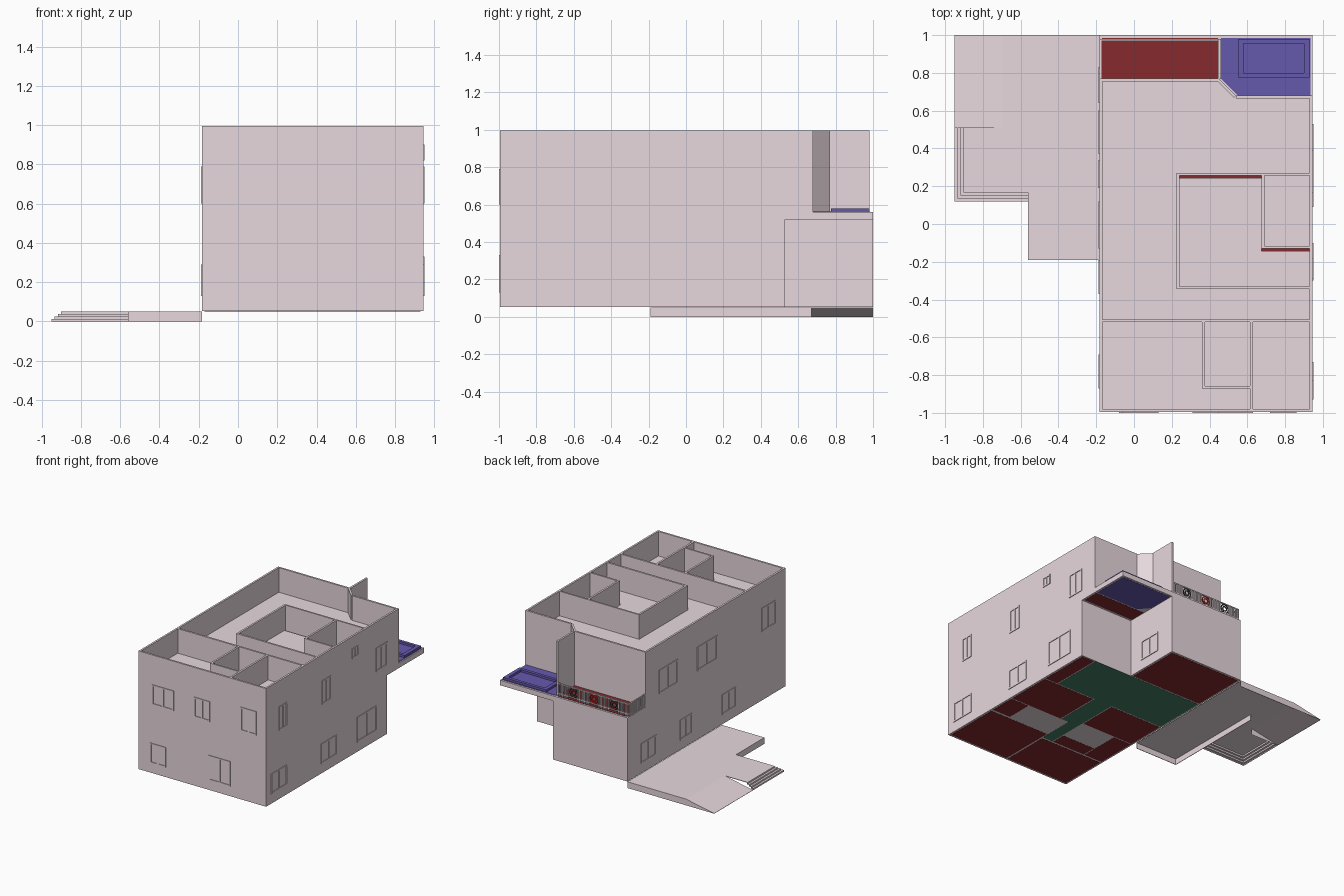
import bpy, bmesh, math
from mathutils import Vector

if "Cube" in bpy.data.objects:
    bpy.data.objects.remove(bpy.data.objects["Cube"])


def material(name, rgb):
    m = bpy.data.materials.new(name)
    m.use_nodes = True
    m.diffuse_color = (*rgb, 1)
    m.node_tree.nodes["Principled BSDF"].inputs["Base Color"].default_value = (*rgb, 1)
    return m


WALL = material("pale_plaster", (0.80, 0.69, 0.73))
RED = material("dark_red_floor", (0.24, 0.024, 0.028))
BLUE = material("blue_terrace", (0.13, 0.10, 0.42))
GREEN = material("green_hall_floor", (0.06, 0.21, 0.13))
IRON = material("dark_iron", (0.06, 0.06, 0.06))
BRIGHT = material("bright_red", (0.75, 0.03, 0.02))


def finish(name, bm, mat):
    bmesh.ops.recalc_face_normals(bm, faces=bm.faces)
    mesh = bpy.data.meshes.new(name)
    bm.to_mesh(mesh)
    bm.free()
    mesh.materials.append(mat)
    ob = bpy.data.objects.new(name, mesh)
    bpy.context.collection.objects.link(ob)
    return ob


def add_box(bm, x0, x1, y0, y1, z0, z1):
    verts = bmesh.ops.create_cube(bm, size=1)["verts"]
    for v in verts:
        v.co = Vector(((x0 + x1) / 2 + v.co.x * (x1 - x0),
                       (y0 + y1) / 2 + v.co.y * (y1 - y0),
                       (z0 + z1) / 2 + v.co.z * (z1 - z0)))
    return verts


def boxes(name, mat, *dims):
    bm = bmesh.new()
    for d in dims:
        add_box(bm, *d)
    return finish(name, bm, mat)


def prism(name, mat, pts, z0, z1):
    bm = bmesh.new()
    base = bm.faces.new([bm.verts.new((x, y, z0)) for x, y in pts])
    top = bmesh.ops.extrude_face_region(bm, geom=[base])["geom"]
    for v in top:
        if isinstance(v, bmesh.types.BMVert):
            v.co.z = z1
    return finish(name, bm, mat)


def ring_walls(name, pts, z0, z1, t=0.015):
    """Closed ring of walls standing just inside the outline."""
    bm = bmesh.new()
    for a, b in zip(pts, pts[1:] + pts[:1]):
        a, b = Vector(a), Vector(b)
        d = (b - a).normalized()
        n = Vector((-d.y, d.x)) * t
        ring = [bm.verts.new((p.x, p.y, z)) for z in (z0, z1) for p in (a, b, b + n, a + n)]
        bm.faces.new(ring[:4])
        bm.faces.new(ring[4:])
        for i in range(4):
            j = (i + 1) % 4
            bm.faces.new((ring[i], ring[j], ring[j + 4], ring[i + 4]))
    return finish(name, bm, WALL)


# Main storeys
W, E, S, TOP, BASE = -0.183, 0.945, -0.995, 0.996, 0.052
lower = [(W, S), (E, S), (E, 0.53), (0.475, 0.53), (0.475, 1), (W, 1)]
upper = [(W, S), (E, S), (E, 0.68), (0.54, 0.68), (0.45, 0.77), (W, 0.77)]
prism("ground_storey", WALL, lower, BASE, 0.52)
prism("first_floor_slab", WALL, [(W, S), (E, S), (E, 1), (W, 1)], 0.52, 0.56)
storey = prism("upper_storey", WALL, upper, 0.56, 0.8)
ring_walls("upper_outer_walls", upper, 0.8, TOP)
boxes("balcony_fin", WALL, (0.445, 0.46, 0.768, 0.98, 0.56, TOP))

# Room walls standing above the ceiling
Z = (0.8, TOP)
boxes("upper_room_walls", WALL,
      (W, E, -0.52, -0.505, *Z), (0.615, 0.63, -0.985, -0.51, *Z),
      (0.36, 0.375, -0.87, -0.51, *Z), (0.36, 0.62, -0.87, -0.857, *Z),
      (0.225, 0.24, -0.345, 0.27, *Z), (0.225, E, 0.257, 0.27, *Z),
      (0.675, 0.69, -0.13, 0.26, *Z), (0.225, E, -0.345, -0.33, *Z),
      (0.675, E, -0.13, -0.117, *Z))

# Slots in the ceiling that show the red floor below
slots = ((0.24, 0.675, 0.243, 0.257), (0.675, 0.93, -0.143, -0.13))
cutter = boxes("slot_cutter", WALL, *[(*s, 0.7, 0.83) for s in slots])
cutter.hide_render = True
cutter.hide_viewport = True
cut = storey.modifiers.new("slots", "BOOLEAN")
cut.operation = "DIFFERENCE"
cut.object = cutter
boxes("slot_floor", RED, *[(*s, 0.7, 0.705) for s in slots])

# Balcony floor and blue terrace with a raised tray
boxes("balcony_floor", RED, (-0.17, 0.445, 0.77, 0.985, 0.56, 0.563))
prism("blue_floor", BLUE, [(0.46, 0.77), (0.55, 0.68), (0.935, 0.68), (0.935, 0.985),
                           (0.46, 0.985)], 0.56, 0.563)
boxes("blue_tray_rim", BLUE,
      (0.55, 0.93, 0.775, 0.8, 0.56, 0.58), (0.55, 0.93, 0.955, 0.98, 0.56, 0.58),
      (0.55, 0.58, 0.8, 0.955, 0.56, 0.58), (0.9, 0.93, 0.8, 0.955, 0.56, 0.58))
boxes("porch_ceiling_red", RED, (0.48, 0.93, 0.545, 0.68, 0.519, 0.52))
prism("porch_ceiling_blue", BLUE, [(0.48, 0.77), (0.55, 0.69), (0.93, 0.69), (0.93, 0.985),
                                   (0.48, 0.985)], 0.519, 0.52)

# Ground floor plates on the underside
F = (BASE - 0.001, BASE)
boxes("red_room_floors", RED,
      (-0.17, 0.46, 0.54, 0.985, *F), (0.82, 0.93, 0.1, 0.52, *F),
      (0.47, 0.93, -0.28, 0.09, *F), (0.77, 0.93, -0.5, -0.29, *F),
      (0.4, 0.93, -0.98, -0.52, *F), (-0.17, 0.385, -0.98, -0.59, *F),
      (-0.17, 0.29, -0.23, 0.09, *F), (-0.17, -0.01, -0.575, -0.24, *F),
      (0.0, 0.29, -0.575, -0.46, *F))
boxes("green_hall", GREEN, (-0.17, 0.81, 0.1, 0.53, *F), (0.3, 0.46, -0.28, 0.1, *F),
      (0.3, 0.39, -0.575, -0.28, *F))


# Windows: slim frames on the wall faces
def window(plane, side, axis, a0, a1, z0, z1, panes=2, t=0.011):
    lo, hi = sorted((plane, plane + side * 0.005))
    rects = [(a0, a1, z0, z0 + t), (a0, a1, z1 - t, z1)]
    for i in range(panes + 1):
        a = a0 + (a1 - a0 - t) * i / panes
        rects.append((a, a + t, z0, z1))
    if axis == "x":
        dims = [(lo, hi, r[0], r[1], r[2], r[3]) for r in rects]
    else:
        dims = [(r[0], r[1], lo, hi, r[2], r[3]) for r in rects]
    boxes("window_frame", WALL, *dims)


LOW, UP = (0.13, 0.29), (0.6, 0.79)
for a0, a1, z in ((-0.06, 0.13, (0.6, 0.76)), (0.31, 0.45, (0.6, 0.76)), (0.72, 0.86, UP),
                  (-0.08, 0.06, LOW), (0.44, 0.63, (0.13, 0.33))):
    window(S, -1, "y", a0, a1, *z)
for a0, a1, z in ((-0.83, -0.73, UP), (-0.29, -0.18, UP), (0.39, 0.53, UP),
                  (0.09, 0.17, (0.82, 0.9)), (-0.93, -0.73, LOW), (-0.3, -0.1, LOW),
                  (0.15, 0.4, (0.13, 0.33))):
    window(E, 1, "x", a0, a1, *z)
window(0.475, 1, "x", 0.65, 0.84, *LOW)
for a0, a1, z in ((0.37, 0.6, UP), (-0.13, 0.12, UP), (-0.87, -0.69, UP),
                  (-0.37, -0.19, LOW), (0.19, 0.34, LOW), (0.64, 0.83, LOW)):
    window(W, -1, "x", a0, a1, *z)

# Balcony railing: pale rails and bars with round ornaments
rail = [(W, 0.445, 0.97, 0.98, z, z + 0.008) for z in (0.575, 0.655)]
rail += [(W, W + 0.01, 0.77, 0.98, z, z + 0.008) for z in (0.575, 0.655)]
centres = (-0.05, 0.13, 0.31)
for i in range(42):
    x = W + 0.015 * i
    if all(abs(x - c) > 0.036 for c in centres):
        rail.append((x, x + 0.007, 0.971, 0.979, 0.56, 0.66))
for i in range(14):
    y = 0.772 + 0.015 * i
    rail.append((W, W + 0.008, y, y + 0.007, 0.56, 0.66))
boxes("balcony_railing", WALL, *rail)
for c, mat in zip(centres, (IRON, BRIGHT, IRON)):
    for r in (0.034, 0.018):
        bpy.ops.mesh.primitive_torus_add(location=(c, 0.975, 0.618), rotation=(math.pi / 2, 0, 0),
                                         major_radius=r, minor_radius=0.005,
                                         major_segments=20, minor_segments=6)
        ob = bpy.context.object
        ob.name = "railing_ornament"
        ob.data.materials.append(mat)

# Side terrace: a hollow deck with edge walls
T, RISE, RUN = 0.004, 0.0125, 0.016
boxes("terrace_deck", WALL, (-0.56, W, -0.19, 1, 0.05 - T, 0.05),
      (-0.7, -0.56, 0.51, 1, 0.05 - T, 0.05),
      (-0.95 + 3 * RUN, -0.56, 0.12 + 3 * RUN, 0.51, 0.05 - T, 0.05))
boxes("terrace_edges", WALL, (-0.56, W, -0.19, -0.19 + T, 0, 0.05),
      (-0.56, -0.56 + T, -0.19, 0.67, 0, 0.05), (-0.7, W, 1 - T, 1, 0, 0.05))

# Corner steps: treads and risers wrapping two sides
for i in range(4):
    x, y, z = -0.95 + RUN * i, 0.12 + RUN * i, RISE * (i + 1)
    boxes("terrace_step", WALL,
          (x, x + RUN + T, y, 0.51, z - T, z), (x, -0.56, y, y + RUN + T, z - T, z),
          (x, x + T, y, 0.51, z - RISE, z), (x, -0.56, y, y + T, z - RISE, z))

# Ramp, open underneath and where it meets the deck
bm = bmesh.new()
for v in add_box(bm, -0.95, -0.7, 0.51, 1, 0, 0.05):
    if v.co.x < -0.9 and v.co.z > 0.01:
        v.co.z = 0.002
hidden = [f for f in bm.faces if all(v.co.z < 0.001 for v in f.verts)
          or all(v.co.x > -0.71 for v in f.verts)]
bmesh.ops.delete(bm, geom=hidden, context="FACES")
finish("terrace_ramp", bm, WALL)
